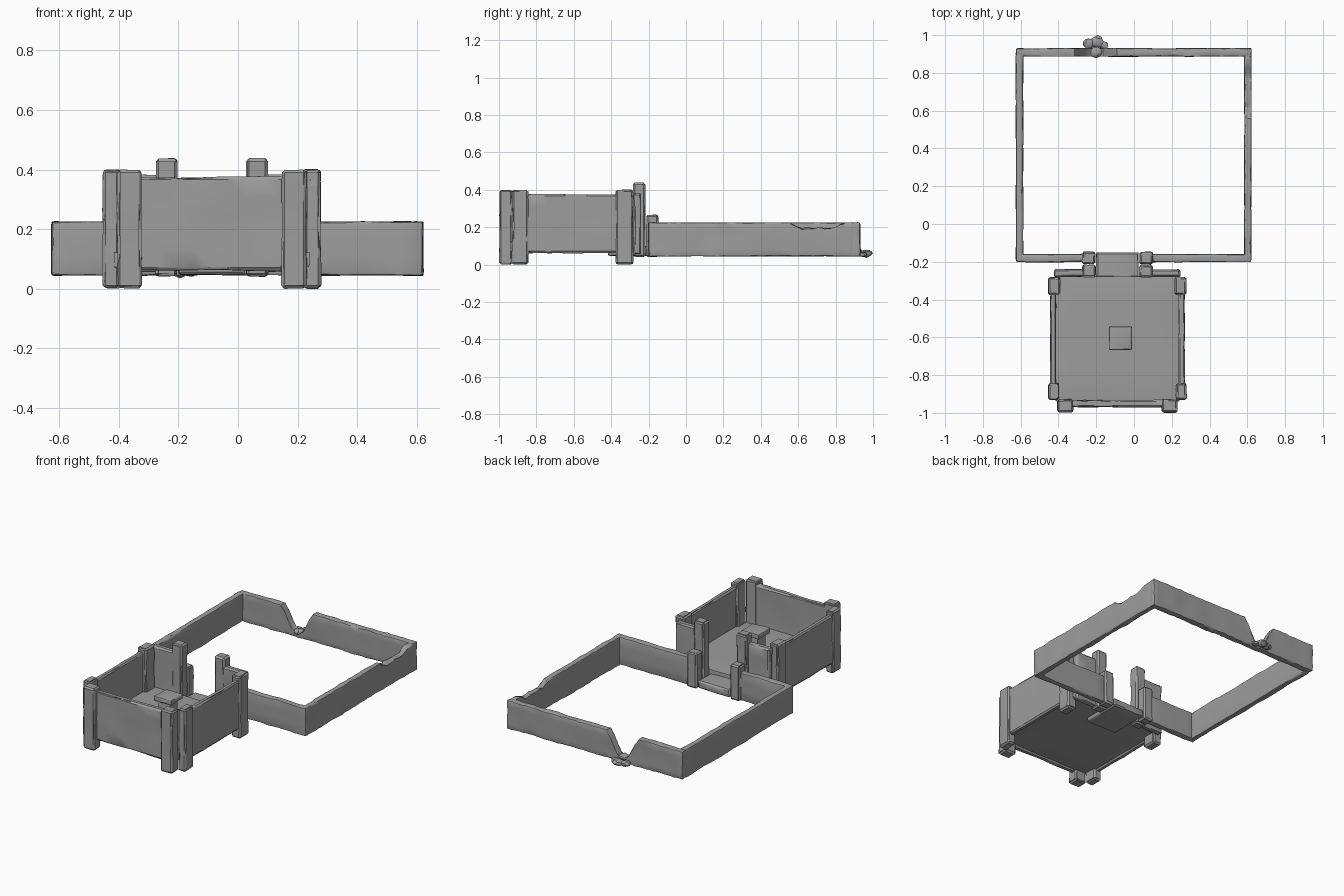
import bpy, bmesh, random
from mathutils import Vector, noise

random.seed(4)
if "Cube" in bpy.data.objects:
    bpy.data.objects.remove(bpy.data.objects["Cube"], do_unlink=True)

stone_mat = bpy.data.materials.new("grey stone")
stone_mat.use_nodes = True
GREY = (0.34, 0.34, 0.34, 1)
stone_mat.diffuse_color = GREY
stone_mat.node_tree.nodes["Principled BSDF"].inputs["Base Color"].default_value = GREY


def finish(name, bm):
    bmesh.ops.recalc_face_normals(bm, faces=bm.faces)
    mesh = bpy.data.meshes.new(name)
    bm.to_mesh(mesh)
    bm.free()
    mesh.materials.append(stone_mat)
    obj = bpy.data.objects.new(name, mesh)
    bpy.context.collection.objects.link(obj)
    bpy.ops.object.select_all(action='DESELECT')
    obj.select_set(True)
    bpy.context.view_layer.objects.active = obj
    bpy.ops.object.shade_smooth_by_angle(angle=0.5)
    return obj


def stone(name, xs, ys, zs, chip=0.009, wave=0.004, step=0.06, crest=None):
    """Hewn block: sliced box with chipped edges, wavy faces and an optional worn crest."""
    spans = [tuple(sorted(s)) for s in (xs, ys, zs)]
    lo, hi = (Vector(s[i] for s in spans) for i in (0, 1))
    bm = bmesh.new()
    bmesh.ops.create_cube(bm, size=1)
    for v in bm.verts:
        v.co = Vector(lo[i] if v.co[i] < 0 else hi[i] for i in range(3))
    # slice along each axis, with a narrow margin beside every edge
    for axis in range(3):
        length = hi[axis] - lo[axis]
        margin = min(0.012, length * 0.25)
        count = max(1, round((length - 2 * margin) / step))
        for k in range(count + 1):
            point = Vector()
            point[axis] = lo[axis] + margin + (length - 2 * margin) * k / count
            normal = Vector()
            normal[axis] = 1
            bmesh.ops.bisect_plane(bm, geom=bm.verts[:] + bm.edges[:] + bm.faces[:],
                                   plane_co=point, plane_no=normal)
    seed = Vector((random.random() * 50, random.random() * 50, 0))
    for v in bm.verts:
        start = v.co.copy()
        sides = [(i, 1 if start[i] < lo[i] + 1e-4 else -1) for i in range(3)
                 if start[i] < lo[i] + 1e-4 or start[i] > hi[i] - 1e-4]
        for i, inward in sides:
            dent = wave * (noise.noise(start * 9 + seed) + 0.6)
            if len(sides) > 1:
                dent += chip * random.uniform(0.1, 0.9)
            v.co[i] += inward * dent
        if crest:
            height = crest(start)
            if v.co.z > height:
                v.co.z = height + 0.02 * (start.z - hi.z)
    return finish(name, bm)


def boulder(name, centre, size):
    bm = bmesh.new()
    bmesh.ops.create_icosphere(bm, subdivisions=2, radius=1)
    for v in bm.verts:
        rough = 1 + 0.3 * noise.noise(v.co * 1.6 + Vector(centre) * 40)
        v.co = Vector(c + s * rough * p for c, s, p in zip(centre, size, v.co))
    return finish(name, bm)


# Courtyard walls
def notch(p):
    return 0.075 + max(0, abs(p.x + 0.2) - 0.03) * 1.9 + 0.012 * noise.noise(p * 25)


def worn(p):
    return 0.195 + max(0, abs(p.y - 0.7) - 0.09) * 0.6 + 0.012 * noise.noise(p * 30)


BASE = (0.043, 0.227)
stone("courtyard_back_wall", (-0.627, 0.623), (0.885, 0.932), BASE, 0.005, 0.003, 0.025, notch)
stone("courtyard_left_wall", (0.582, 0.623), (-0.2, 0.9), BASE, 0.005, 0.003, 0.03, worn)
stone("courtyard_right_wall", (-0.627, -0.585), (-0.2, 0.9), BASE, 0.005, 0.003)
stone("courtyard_front_wall_left", (0.09, 0.62), (-0.203, -0.158), BASE, 0.005, 0.003)
stone("courtyard_front_wall_right", (-0.625, -0.27), (-0.203, -0.158), BASE, 0.005, 0.003)

# Rubble fallen out of the broken back wall
for i, (x, y, z, r) in enumerate([(-0.24, 0.955, 0.06, 0.028), (-0.195, 0.965, 0.06, 0.032),
                                  (-0.16, 0.945, 0.055, 0.022), (-0.2, 0.91, 0.075, 0.03)]):
    boulder(f"rubble_{i + 1}", (x, y, z), (r * 1.1, r, r * 0.65))

# House, mirrored about its own centre line
MID = -0.088
POST = (0.0, 0.402)
WALL = (0.06, 0.378)
for side, s in (("left", 1), ("right", -1)):
    def across(a, b):
        return (MID + s * a, MID + s * b)

    stone(f"side_wall_{side}", across(0.322, 0.358), (-0.93, -0.3), WALL)
    stone(f"front_side_post_{side}", across(0.308, 0.368), (-0.932, -0.84), POST, 0.013)
    stone(f"back_side_post_{side}", across(0.3, 0.368), (-0.378, -0.28), POST, 0.013)
    stone(f"front_post_{side}", across(0.232, 0.32), (-1.0, -0.925), POST, 0.013)
    stone(f"back_wall_{side}", across(0.17, 0.335), (-0.282, -0.238), (0.055, 0.385))
    stone(f"door_post_{side}", across(0.113, 0.19), (-0.285, -0.215), (0.04, 0.44), 0.012)
    stone(f"gate_post_{side}", across(0.115, 0.19), (-0.215, -0.145), (0.04, 0.27), 0.012)

stone("front_wall", (MID - 0.3, MID + 0.3), (-0.972, -0.93), WALL, wave=0.006)
stone("house_floor", (MID - 0.33, MID + 0.33), (-0.94, -0.275), (0.07, 0.125), 0.003, 0.002, 0.12)
stone("door_step", (MID - 0.115, MID + 0.115), (-0.42, -0.148), (0.045, 0.1), 0.008)

# Pedestal in the middle of the house
stone("pedestal_column", (-0.115, -0.03), (-0.648, -0.563), (0.12, 0.255), 0.004, 0.002)
stone("pedestal_cap", (-0.134, -0.01), (-0.667, -0.543), (0.25, 0.283), 0.005, 0.001)
